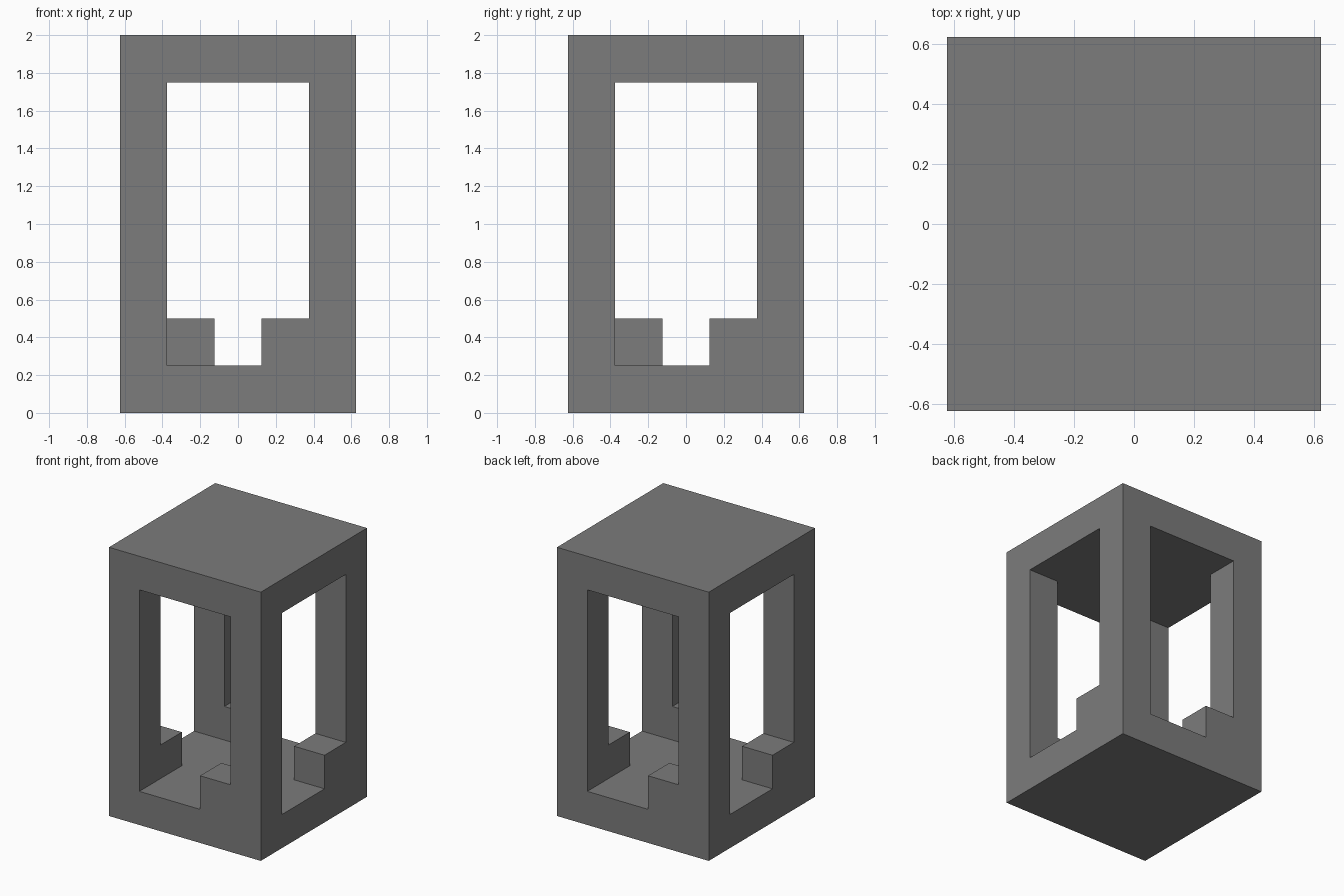
import bpy
import bmesh
from mathutils import Matrix, Vector

default = bpy.data.objects.get("Cube")
if default:
    bpy.data.objects.remove(default, do_unlink=True)

HALF = 0.625      # half the outer width
OPEN = 0.375      # half the width of each opening
NOTCH = 0.125     # inner edge of the sill blocks
HEIGHT = 2.0
SLAB = 0.25       # thickness of base and top
SILL = 0.5        # top of the sill blocks
OUT = 0.8         # cutters reach past the walls

grey = bpy.data.materials.new("stone_grey")
grey.use_nodes = True
colour = (0.2, 0.2, 0.2, 1)
grey.diffuse_color = colour
grey.node_tree.nodes["Principled BSDF"].inputs["Base Color"].default_value = colour


def prism(name, quarter, bottom, top):
    """Repeat a quarter outline around z and extrude it upwards."""
    bm = bmesh.new()
    outline = []
    for turn in range(4):
        spin = Matrix.Rotation(turn * 1.5707963268, 3, "Z")
        outline += [bm.verts.new(spin @ Vector((x, y, bottom))) for x, y in quarter]
    base = bm.faces.new(outline)
    extruded = bmesh.ops.extrude_face_region(bm, geom=[base])["geom"]
    moved = [v for v in extruded if isinstance(v, bmesh.types.BMVert)]
    bmesh.ops.translate(bm, verts=moved, vec=(0, 0, top - bottom))
    bmesh.ops.recalc_face_normals(bm, faces=bm.faces)
    mesh = bpy.data.meshes.new(name)
    bm.to_mesh(mesh)
    bm.free()
    mesh.materials.append(grey)
    obj = bpy.data.objects.new(name, mesh)
    bpy.context.collection.objects.link(obj)
    return obj


# Solid block that becomes base, posts and top
frame = prism("lantern_frame", [(-HALF, -HALF)], 0, HEIGHT)

# Tall openings on all four sides
windows = prism("window_cutter",
                [(-OPEN, -OPEN), (-OPEN, -OUT), (OPEN, -OUT)],
                SILL, HEIGHT - SLAB)

# Narrower openings below, leaving one sill block beside each post
sills = prism("sill_cutter",
              [(-OPEN, -OPEN), (-OPEN, -OUT), (NOTCH, -OUT), (NOTCH, -OPEN)],
              SLAB, SILL + SLAB)

bpy.context.view_layer.objects.active = frame
for cutter in (windows, sills):
    cutter.hide_render = True
    cut = frame.modifiers.new(cutter.name, "BOOLEAN")
    cut.operation = "DIFFERENCE"
    cut.solver = "EXACT"
    cut.object = cutter
    bpy.ops.object.modifier_apply(modifier=cut.name)
    bpy.data.objects.remove(cutter, do_unlink=True)
